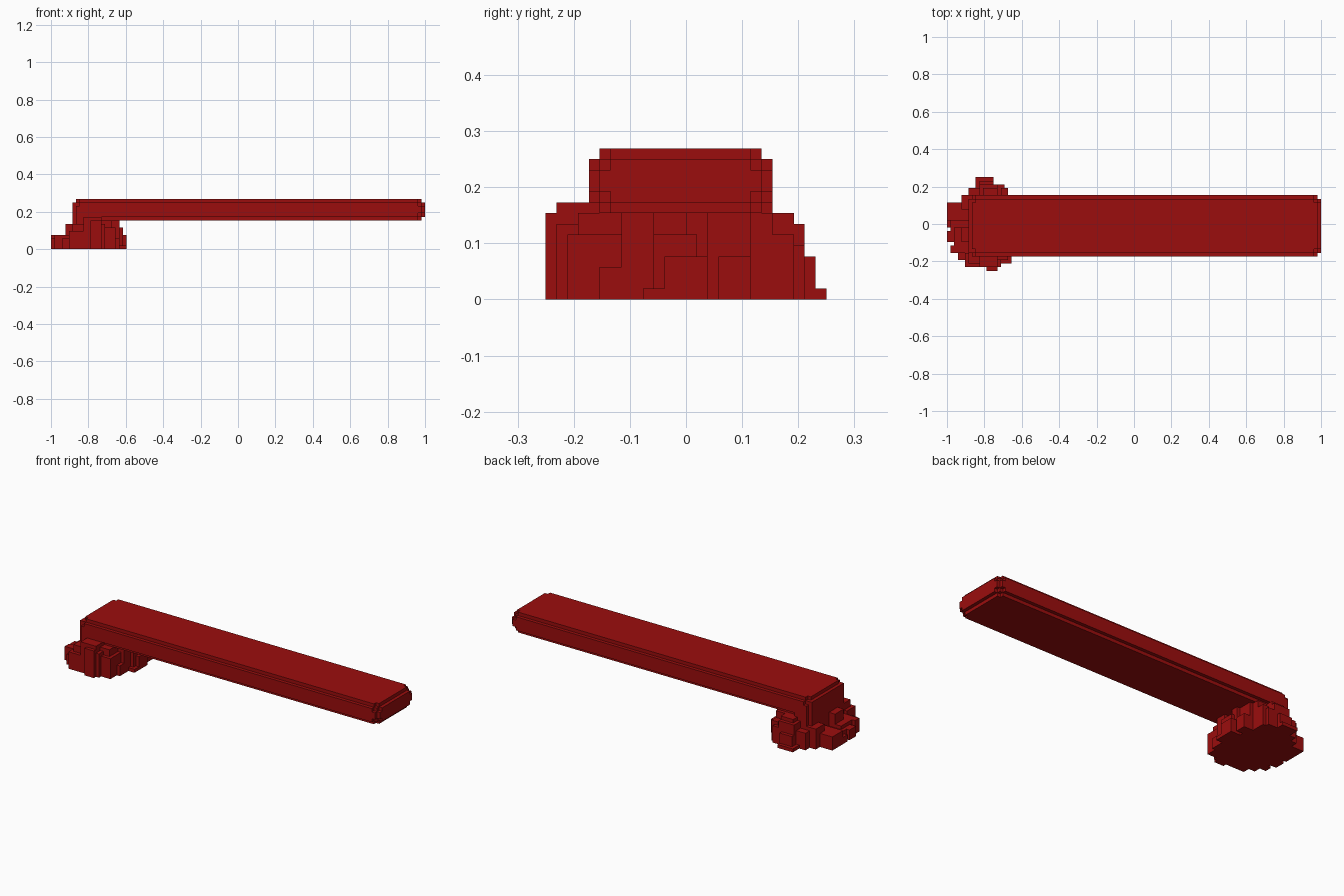
import bpy
import bmesh

if "Cube" in bpy.data.objects:
    bpy.data.objects.remove(bpy.data.objects["Cube"], do_unlink=True)

U = 1 / 52  # size of one block

red = bpy.data.materials.new("deep red")
red.use_nodes = True
red.diffuse_color = (0.33, 0.004, 0.004, 1)
red.node_tree.nodes["Principled BSDF"].inputs["Base Color"].default_value = (0.33, 0.004, 0.004, 1)


def blocks(name, boxes):
    """One object made of boxes (x0, x1, y0, y1, z0, z1), in block units."""
    bm = bmesh.new()
    for x0, x1, y0, y1, z0, z1 in boxes:
        verts = bmesh.ops.create_cube(bm, size=1)["verts"]
        for v in verts:
            v.co.x = U * (x1 if v.co.x > 0 else x0)
            v.co.y = U * (y1 if v.co.y > 0 else y0)
            v.co.z = U * (z1 if v.co.z > 0 else z0)
    mesh = bpy.data.meshes.new(name)
    bm.to_mesh(mesh)
    bm.free()
    mesh.materials.append(red)
    obj = bpy.data.objects.new(name, mesh)
    bpy.context.collection.objects.link(obj)


def rocks(name, stones):
    """Stones (x0, x1, y0, y1, height) standing on the ground."""
    blocks(name, [(a, b, c, d, 0, h) for a, b, c, d, h in stones])


# Long plank with stepped edges and corners
blocks("plank", [
    (-45, 51, -8, 7, 9, 13),
    (-45, 51, -7, 6, 8, 14), (-44, 50, -8, 7, 8, 14),    # top and bottom
    (-45, 51, -9, 8, 10, 12), (-44, 50, -9, 8, 9, 13),   # long sides
    (50, 52, -8, 7, 10, 12), (50, 52, -7, 6, 9, 13),     # far end
])

# Upright end that carries the plank
blocks("support_post", [
    (-46, -42, -8, 7, 0, 13),
    (-45, -41, -9, 8, 0, 12),
    (-42, -38, -8, 7, 0, 9),
])

# Rubble mound: outer stones on the end side
rocks("end_rocks", [
    (-52, -46, 1, 6, 4), (-52, -46, -1, 1, 2), (-51, -45, -2, 3, 3),
    (-52, -46, -5, -2, 3), (-50, -45, -6, -1, 4), (-51, -46, -8, -6, 4),
    (-48, -45, -5, -1, 7), (-48, -45, 4, 8, 6), (-49, -44, -10, -7, 3),
])

# Stones on the front side
rocks("front_rocks", [
    (-47, -43, -12, -8, 5), (-46, -43, -11, -8, 7), (-43, -38, -12, -8, 9),
    (-41, -38, -13, -9, 8), (-38, -37, -12, -8, 7), (-37, -34, -11, -6, 6),
    (-38, -35, -10, -6, 8),
])

# Stones on the back side
rocks("back_rocks", [
    (-46, -43, 6, 10, 5), (-44, -39, 8, 13, 1), (-43, -39, 8, 12, 4),
    (-43, -38, 7, 11, 7), (-42, -38, 7, 10, 8), (-39, -36, 7, 11, 5),
    (-37, -35, 6, 10, 6),
])

# Stones under the plank
rocks("inner_rocks", [
    (-40, -35, -9, 8, 8), (-36, -33, -6, -3, 8), (-36, -33, 0, 2, 8),
    (-36, -34, 2, 6, 8), (-35, -33, -8, -5, 3), (-35, -32, -3, 1, 6),
    (-35, -31, -2, 2, 4), (-35, -32, 3, 6, 4), (-34, -31, -4, 0, 1),
])
